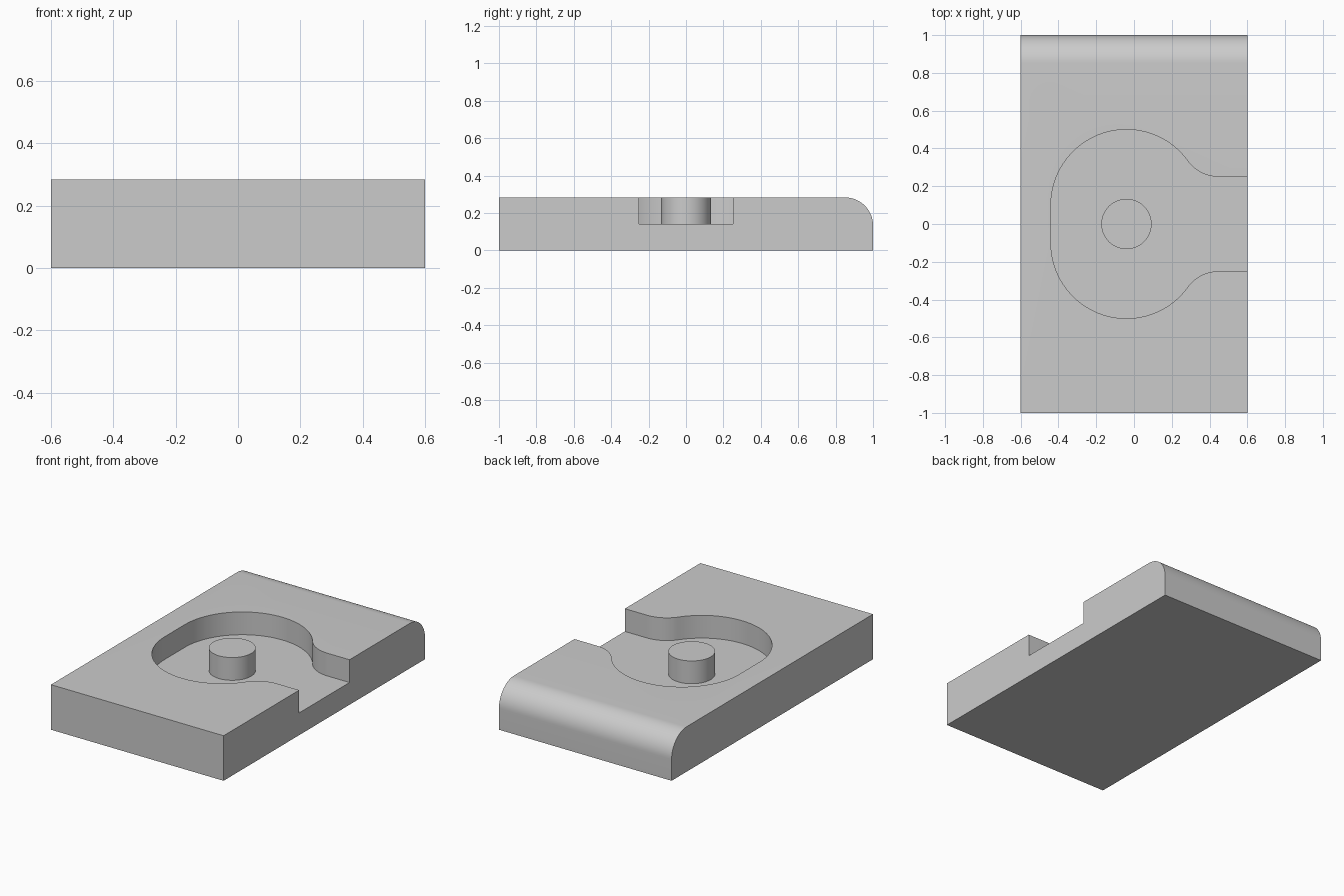
import bpy, bmesh
from math import sin, cos, pi, asin, sqrt
from mathutils import Vector

cube = bpy.data.objects.get("Cube")
if cube:
    bpy.data.objects.remove(cube, do_unlink=True)

WIDTH, LENGTH, HEIGHT, FLOOR = 1.2, 2.0, 0.283, 0.14
CENTRE_X = -0.04

grey = bpy.data.materials.new("plain grey")
grey.use_nodes = True
grey.diffuse_color = (0.6, 0.6, 0.6, 1)
grey.node_tree.nodes["Principled BSDF"].inputs["Base Color"].default_value = (0.6, 0.6, 0.6, 1)


def arc(cx, cy, r, start, end, steps):
    """Points along an arc, angles in radians."""
    angles = [start + (end - start) * i / steps for i in range(steps + 1)]
    return [(cx + r * cos(a), cy + r * sin(a)) for a in angles]


def extrude(name, points, direction):
    """Closed solid made by extruding a flat outline."""
    bm = bmesh.new()
    face = bm.faces.new([bm.verts.new(p) for p in points])
    new = bmesh.ops.extrude_face_region(bm, geom=[face])["geom"]
    bmesh.ops.translate(bm, vec=Vector(direction),
                        verts=[g for g in new if isinstance(g, bmesh.types.BMVert)])
    bmesh.ops.recalc_face_normals(bm, faces=bm.faces)
    mesh = bpy.data.meshes.new(name)
    bm.to_mesh(mesh)
    bm.free()
    mesh.materials.append(grey)
    obj = bpy.data.objects.new(name, mesh)
    bpy.context.collection.objects.link(obj)
    return obj


def smooth(obj):
    bpy.ops.object.select_all(action="DESELECT")
    obj.select_set(True)
    bpy.context.view_layer.objects.active = obj
    bpy.ops.object.shade_smooth_by_angle(angle=pi / 6)


# Block: side profile with a rounded top back edge
R = 0.15
back = LENGTH / 2
side = [(-back, 0), (back, 0)] + arc(back - R, HEIGHT - R, R, 0, pi / 2, 16) + [(-back, HEIGHT)]
block = extrude("block", [(-WIDTH / 2, y, z) for y, z in side], (WIDTH, 0, 0))

# Pocket: round ends joined by a straight wall, flaring into a channel on the left side
big, fillet, offset, channel = 0.4, 0.2, 0.1, 0.25
rise = channel + fillet - offset
reach = big + fillet
tangent = asin(rise / reach)
fillet_x = CENTRE_X + sqrt(reach ** 2 - rise ** 2)
half = [(WIDTH / 2 + 0.1, channel)]
half += arc(fillet_x, channel + fillet, fillet, -pi / 2, tangent - pi, 16)
half += arc(CENTRE_X, offset, big, tangent, pi, 40)[1:]
outline = half + [(x, -y) for x, y in reversed(half)]
cutter = extrude("pocket_cutter", [(x, y, FLOOR) for x, y in outline], (0, 0, HEIGHT))
cutter.hide_render = True

cut = block.modifiers.new("pocket", "BOOLEAN")
cut.operation = "DIFFERENCE"
cut.solver = "EXACT"
cut.object = cutter
bpy.ops.object.select_all(action="DESELECT")
bpy.context.view_layer.objects.active = block
block.select_set(True)
bpy.ops.object.modifier_apply(modifier=cut.name)
bpy.data.objects.remove(cutter, do_unlink=True)
smooth(block)

# Post: round pillar standing on the pocket floor, level with the block top
ring = arc(CENTRE_X, 0, 0.133, 0, 2 * pi, 64)[:-1]
post = extrude("post", [(x, y, FLOOR - 0.02) for x, y in ring], (0, 0, HEIGHT - FLOOR + 0.02))
smooth(post)
